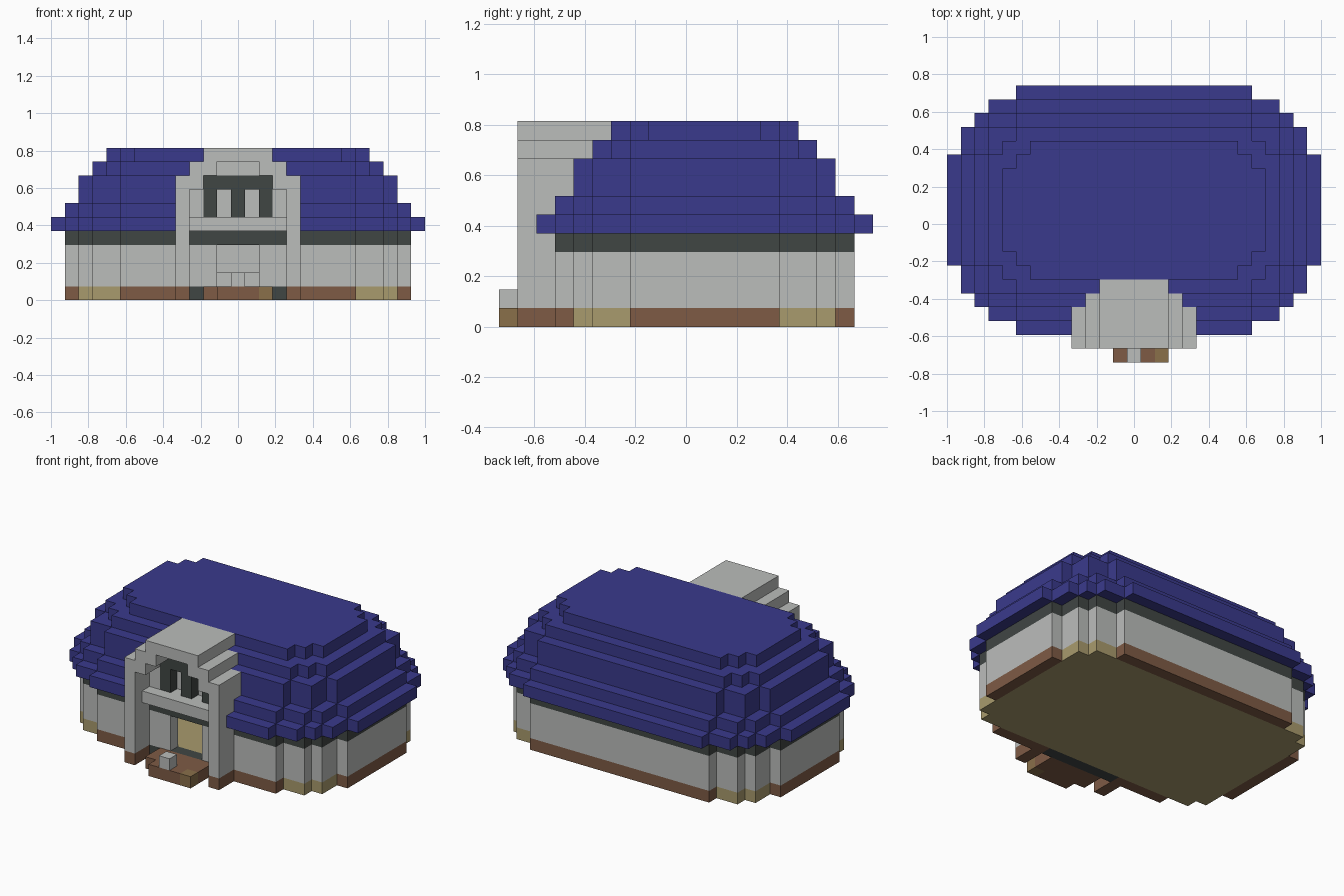
import bpy, bmesh

if "Cube" in bpy.data.objects:
    bpy.data.objects.remove(bpy.data.objects["Cube"])

U = 2 / 27      # one block
MID = 1         # hall centre line in y, in blocks


def material(name, rgb):
    lin = [((c / 255 + 0.055) / 1.055) ** 2.4 for c in rgb] + [1]
    m = bpy.data.materials.new(name)
    m.use_nodes = True
    m.diffuse_color = lin
    m.node_tree.nodes["Principled BSDF"].inputs["Base Color"].default_value = lin
    return m


BLUE = material("roof blue", (58, 58, 140))
GREY = material("stone grey", (187, 189, 187))
DARK = material("charcoal", (64, 70, 68))
BROWN = material("brown", (126, 91, 69))
TAN = material("tan", (169, 155, 109))
OCHRE = material("ochre brown", (138, 112, 74))


def prism(name, points, axis, lo, hi, mat):
    """Extrude an outline along z (points are x, y) or along y (points are x, z)."""
    bm = bmesh.new()
    place = (lambda a, b: (a, b, lo)) if axis == "z" else (lambda a, b: (a, lo, b))
    face = bm.faces.new([bm.verts.new(place(a, b)) for a, b in points])
    moved = bmesh.ops.extrude_face_region(bm, geom=[face])["geom"]
    shift = (0, 0, hi - lo) if axis == "z" else (0, hi - lo, 0)
    bmesh.ops.translate(bm, vec=shift, verts=[g for g in moved if isinstance(g, bmesh.types.BMVert)])
    bmesh.ops.scale(bm, vec=(U, U, U), verts=bm.verts)
    bmesh.ops.recalc_face_normals(bm, faces=bm.faces)
    mesh = bpy.data.meshes.new(name)
    bm.to_mesh(mesh)
    bm.free()
    mesh.materials.append(mat)
    ob = bpy.data.objects.new(name, mesh)
    bpy.context.scene.collection.objects.link(ob)
    return ob


def box(name, x, y, z, mat):
    return prism(name, [(x[0], y[0]), (x[1], y[0]), (x[1], y[1]), (x[0], y[1])], "z", *z, mat)


def stepped(steps):
    """Symmetric stepped outline from (half width, half depth) pairs, widest first."""
    quarter = []
    last = None
    for w, d in steps:
        if last is not None:
            quarter.append((w, last))
        quarter.append((w, d))
        last = d
    half = quarter + [(-x, y) for x, y in reversed(quarter)]
    return [(x, y + MID) for x, y in half + [(-x, -y) for x, y in half]]


def cutter(ob, tool):
    tool.hide_render = True
    tool.hide_viewport = True
    tool.display_type = "WIRE"
    mod = ob.modifiers.new("cut", "BOOLEAN")
    mod.operation = "DIFFERENCE"
    mod.solver = "EXACT"
    mod.object = tool


EAVES = [(13.5, 4), (12.5, 6), (11.5, 7), (10.5, 8), (8.5, 9)]
HALL = [(12.5, 4), (11.5, 6), (10.5, 7), (8.5, 8)]
INNER = [(11.5, 4), (10.5, 6), (8.5, 7)]
UPPER = [(10.5, 4), (9.5, 5), (8.5, 6)]
CROWN = [(9.5, 3), (8.5, 4), (7.5, 5)]

# Floor and footing
prism("floor", stepped([(11.5, 6), (10.5, 7)]), "z", 0, 1, TAN)
box("back_footing", (-8.5, 8.5), (8, 9), (0, 1), BROWN)
box("threshold", (-3.5, 3.5), (-7, -6), (0, 1), DARK)
for s, side in ((1, "left"), (-1, "right")):
    span = lambda a, b: tuple(sorted((s * a, s * b)))
    box(side + "_footing", span(11.5, 12.5), (-3, 5), (0, 1), BROWN)
    box(side + "_front_footing", span(3.5, 8.5), (-7, -6), (0, 1), BROWN)
    box(side + "_pillar_base", span(3.5, 4.5), (-9, -7), (0, 1), BROWN)
    # Stone cheeks beside the window
    box(side + "_window_cheek", span(2.5, 4.5), (-7, -6), (5, 9), GREY)

# Hollow walls with an open doorway
walls = prism("walls", stepped(HALL), "z", 1, 4, GREY)
cutter(walls, prism("room_cutter", stepped(INNER), "z", 0.5, 4.5, GREY))
cutter(walls, box("door_cutter", (-1.5, 1.5), (-7.5, -5.5), (0.5, 4.5), GREY))
box("inner_plinth", (-3.5, 3.5), (6, 8), (1, 2), GREY)
prism("wall_band", stepped(HALL), "z", 4, 5, DARK)

# Tiered roof, the low tiers notched behind the porch
for name, outline, z0, z1 in (("roof_eaves", EAVES, 5, 6), ("roof_lower", HALL, 6, 7),
                              ("roof_middle", INNER, 7, 9), ("roof_upper", UPPER, 9, 10),
                              ("roof_crown", CROWN, 10, 11)):
    tier = prism(name, stepped(outline), "z", z0, z1, BLUE)
    if z1 <= 7:
        cutter(tier, box(name + "_cutter", (-4.5, 4.5), (-12, -6), (z0 - 1, z1 + 1), BLUE))

# Porch arch: stepped outside and inside
outer = [(4.5, 1), (4.5, 9), (3.5, 9), (3.5, 10), (2.5, 10), (2.5, 11)]
inner = [(1.5, 10), (1.5, 9), (2.5, 9), (2.5, 8), (3.5, 8), (3.5, 1)]
mirror = lambda pts: [(-x, z) for x, z in reversed(pts)]
prism("porch_arch", outer + mirror(outer) + mirror(inner) + inner, "y", -9, -7, GREY)
box("gable_lower", (-3.5, 3.5), (-7, -5), (9, 10), GREY)
box("gable_upper", (-2.5, 2.5), (-7, -4), (10, 11), GREY)
box("balcony", (-3.5, 3.5), (-8, -6), (5, 6), GREY)

# Window with two stone panes
box("window_panes", (-2.5, 2.5), (-6.1, -6), (6, 9), GREY)
box("window_head", (-2.5, 2.5), (-7, -6.1), (8, 9), DARK)
for i, x in enumerate((-2, 0, 2)):
    box("window_column_%d" % (i + 1), (x - 0.5, x + 0.5), (-7, -6.1), (6, 8), DARK)

# Porch floor, step and post
box("porch_floor", (-2.5, 2.5), (-9, -7), (0, 1), BROWN)
box("step", (-1.5, 1.5), (-10, -9), (0, 1), BROWN)
box("step_end", (1.5, 2.5), (-10, -9), (0, 1), OCHRE)
box("step_post", (-0.5, 0.5), (-10, -9), (1, 2), GREY)
